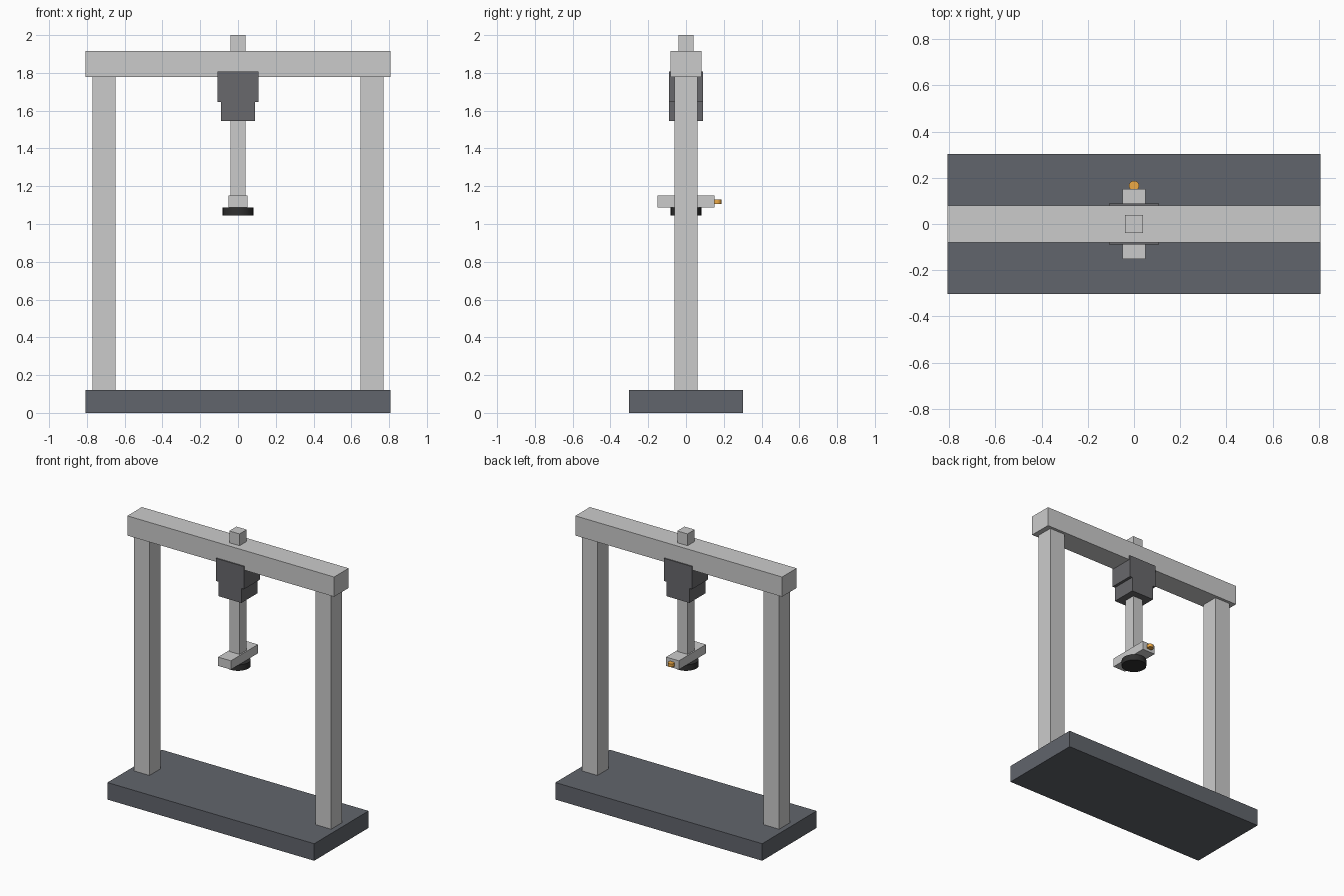
import bpy

if "Cube" in bpy.data.objects:
    bpy.data.objects.remove(bpy.data.objects["Cube"])


def material(name, rgb):
    m = bpy.data.materials.new(name)
    m.diffuse_color = (*rgb, 1)
    m.use_nodes = True
    m.node_tree.nodes["Principled BSDF"].inputs["Base Color"].default_value = m.diffuse_color
    return m


def finish(name, mat):
    ob = bpy.context.object
    ob.name = name
    if mat:
        ob.data.materials.append(mat)
    return ob


def box(name, x, y, z, mat=None):
    """Box spanning the (min, max) pairs x, y and z."""
    spans = (x, y, z)
    bpy.ops.mesh.primitive_cube_add(size=1, location=[(a + b) / 2 for a, b in spans])
    bpy.context.object.scale = [b - a for a, b in spans]
    bpy.ops.object.transform_apply(location=False, rotation=False, scale=True)
    return finish(name, mat)


def disc(name, radius, y, z, mat, sides):
    bpy.ops.mesh.primitive_cylinder_add(vertices=sides, radius=radius, depth=z[1] - z[0],
                                        location=(0, y, (z[0] + z[1]) / 2))
    bpy.ops.object.shade_smooth_by_angle()
    return finish(name, mat)


def sym(half):
    return (-half, half)


base_mat = material("base_dark", (0.12, 0.13, 0.15))
carriage_mat = material("carriage_dark", (0.14, 0.14, 0.15))
black = material("black", (0.03, 0.03, 0.03))
orange = material("orange", (0.85, 0.4, 0.06))

# Gantry frame
box("base", sym(0.807), sym(0.303), (0, 0.12), base_mat)
for side, x in (("left", (-0.77, -0.648)), ("right", (0.648, 0.77))):
    box(side + "_column", x, sym(0.061), (0.12, 1.778))
box("top_beam", sym(0.807), sym(0.081), (1.778, 1.917))

# Stepped carriage around the sliding mast
box("carriage_upper", sym(0.109), sym(0.089), (1.647, 1.807), carriage_mat)
box("carriage_lower", sym(0.089), sym(0.089), (1.545, 1.647), carriage_mat)
box("mast", sym(0.04), sym(0.04), (1.15, 2.0))

# Tool head
box("head_bar", sym(0.05), sym(0.151), (1.088, 1.15))
disc("head_pad", 0.081, 0, (1.046, 1.088), black, 32)
disc("indicator_button", 0.022, 0.165, (1.107, 1.13), orange, 20)
